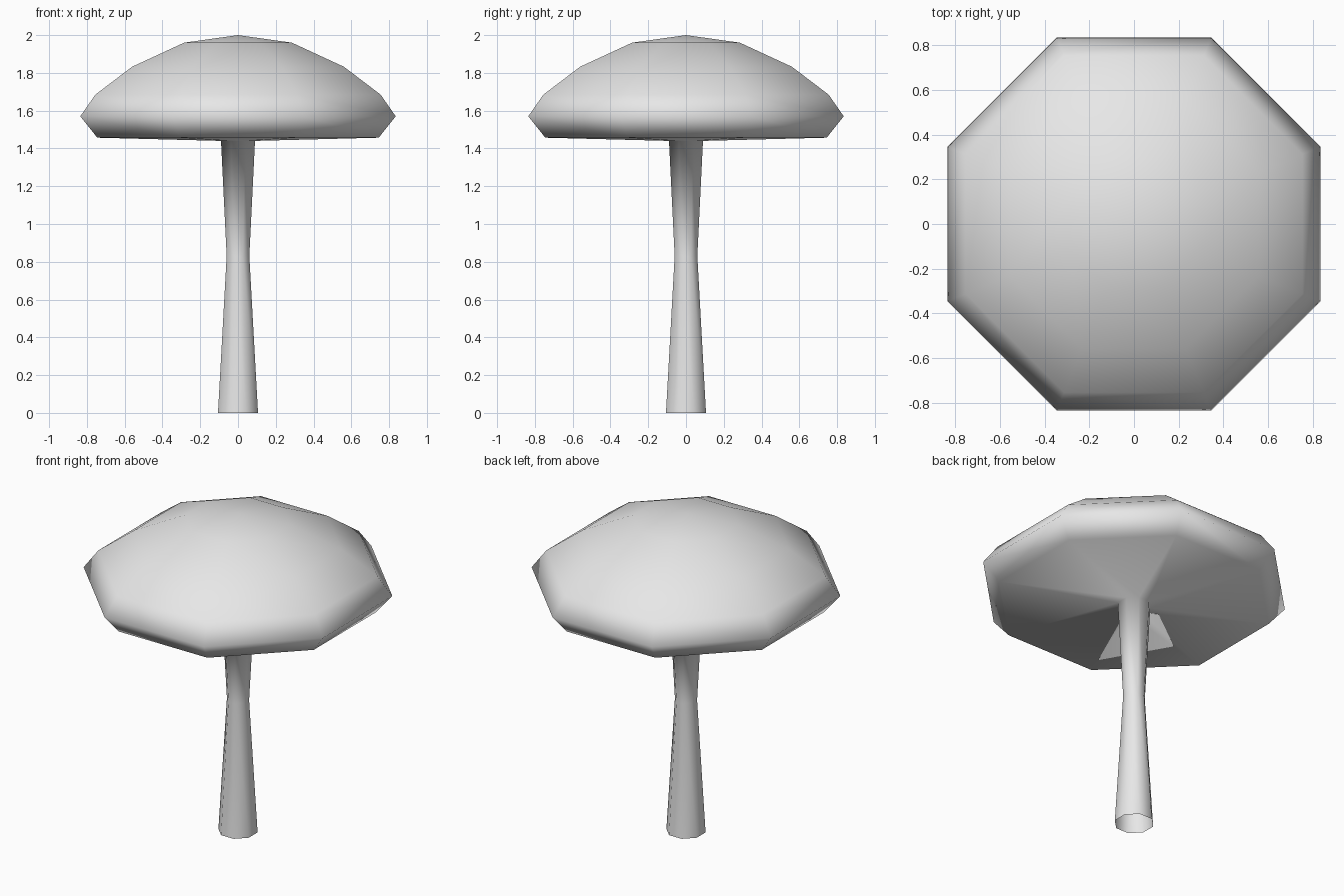
import bpy
import bmesh
from math import cos, sin, pi

cube = bpy.data.objects.get("Cube")
if cube:
    bpy.data.objects.remove(cube, do_unlink=True)

# Single plain material
grey = bpy.data.materials.new("light_grey")
grey.use_nodes = True
colour = (0.8, 0.8, 0.8, 1.0)
grey.diffuse_color = colour
grey.node_tree.nodes["Principled BSDF"].inputs["Base Color"].default_value = colour

SIDES = 8
APEX_Z = 2.0

# Half-width across flats and height, from cap to foot
cap_profile = [(0.285, 1.96), (0.56, 1.833), (0.755, 1.685),
               (0.835, 1.57), (0.745, 1.457)]
stem_profile = [(0.09, 1.44), (0.06, 0.83), (0.106, 0.0)]


def add_ring(bm, half_width, z):
    """Octagon with flat sides facing the main axes."""
    radius = half_width / cos(pi / SIDES)
    angles = [(k + 0.5) * 2 * pi / SIDES for k in range(SIDES)]
    return [bm.verts.new((radius * cos(a), radius * sin(a), z)) for a in angles]


# Mushroom: cap, underside and open-ended stem in one continuous skin
bm = bmesh.new()
apex = bm.verts.new((0, 0, APEX_Z))
rings = [add_ring(bm, w, z) for w, z in cap_profile + stem_profile]
for k in range(SIDES):
    n = (k + 1) % SIDES
    bm.faces.new((apex, rings[0][k], rings[0][n]))
    for upper, lower in zip(rings, rings[1:]):
        bm.faces.new((upper[k], lower[k], lower[n], upper[n]))
for face in bm.faces:
    face.smooth = True

mesh = bpy.data.meshes.new("mushroom")
bm.to_mesh(mesh)
bm.free()
mesh.materials.append(grey)
mushroom = bpy.data.objects.new("mushroom", mesh)
bpy.context.collection.objects.link(mushroom)
